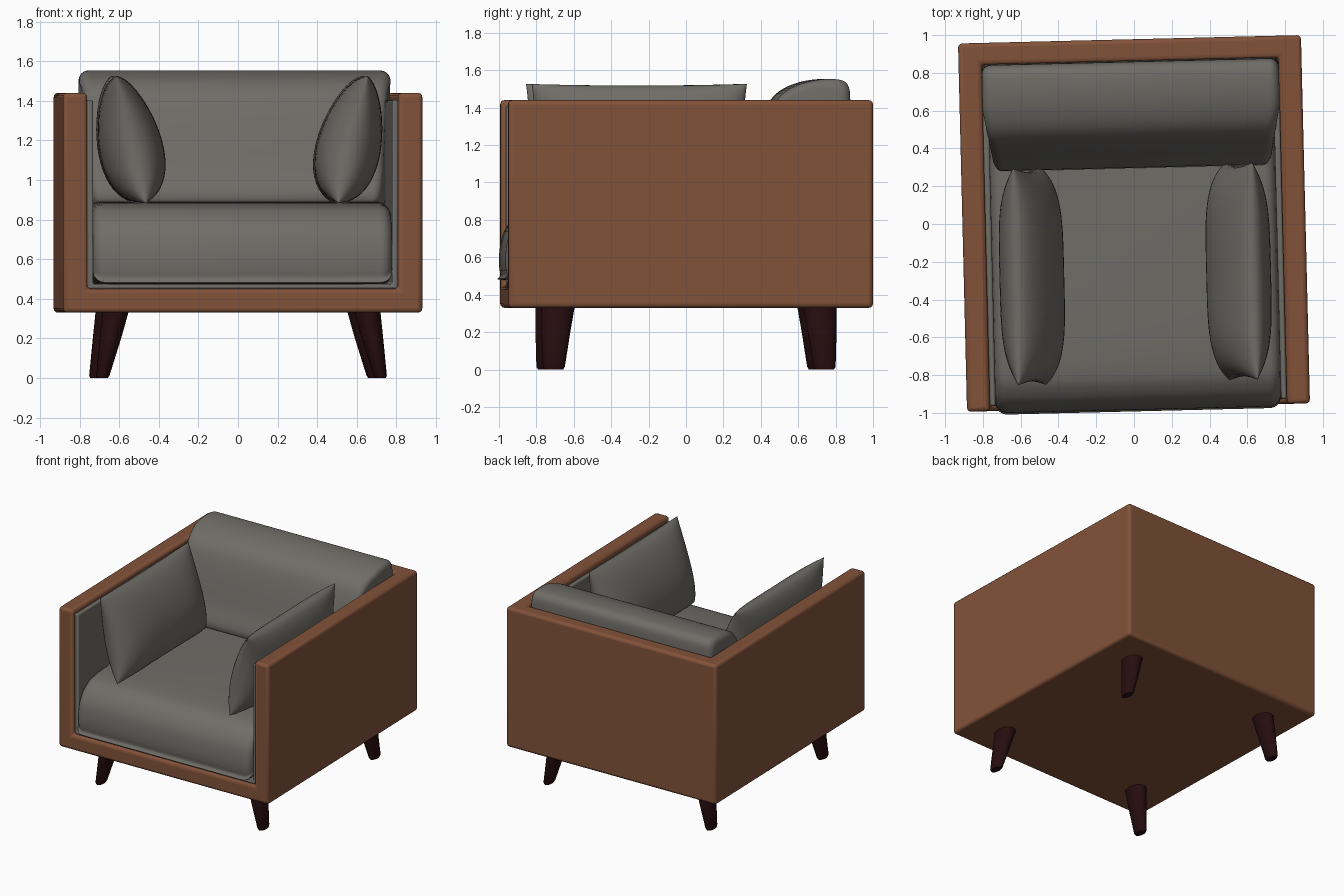
import bpy, bmesh, math
from mathutils import Matrix, Vector

if "Cube" in bpy.data.objects:
    bpy.data.objects.remove(bpy.data.objects["Cube"])

TURN = Matrix.Rotation(math.radians(1.4), 4, 'Z')   # whole chair sits slightly turned


def material(name, rgb):
    m = bpy.data.materials.new(name)
    m.diffuse_color = (*rgb, 1)
    m.use_nodes = True
    m.node_tree.nodes["Principled BSDF"].inputs["Base Color"].default_value = m.diffuse_color
    return m


LEATHER = material("brown_leather", (0.225, 0.085, 0.042))
FABRIC = material("grey_fabric", (0.16, 0.153, 0.136))
WOOD = material("dark_wood", (0.02, 0.004, 0.005))


def finish(name, bm, mat, angle=60):
    bmesh.ops.recalc_face_normals(bm, faces=bm.faces)
    me = bpy.data.meshes.new(name)
    bm.to_mesh(me)
    bm.free()
    me.materials.append(mat)
    ob = bpy.data.objects.new(name, me)
    bpy.context.collection.objects.link(ob)
    ob.matrix_world = TURN
    activate(ob)
    bpy.ops.object.shade_smooth_by_angle(angle=math.radians(angle))
    return ob


def activate(ob):
    bpy.ops.object.select_all(action='DESELECT')
    ob.select_set(True)
    bpy.context.view_layer.objects.active = ob


def box(bm, lo, hi):
    lo, hi = Vector(lo), Vector(hi)
    m = Matrix.Translation((lo + hi) / 2) @ Matrix.Diagonal((*(hi - lo), 1))
    bmesh.ops.create_cube(bm, size=1, matrix=m)


def bevel(ob, width, segments=3):
    b = ob.modifiers.new("rounding", 'BEVEL')
    b.width, b.segments, b.limit_method = width, segments, 'ANGLE'


def rings_mesh(rings):
    """Bridge a list of equal closed rings and cap both ends."""
    bm = bmesh.new()
    rows = [[bm.verts.new(p) for p in ring] for ring in rings]
    n = len(rows[0])
    for a, b in zip(rows, rows[1:]):
        for i in range(n):
            bm.faces.new((a[i], a[(i + 1) % n], b[(i + 1) % n], b[i]))
    bm.faces.new(rows[0])
    bm.faces.new(rows[-1])
    return bm


def smooth_loop(pts, steps=5):
    """Closed Catmull-Rom curve through the points."""
    out, n = [], len(pts)
    for i in range(n):
        p0, p1, p2, p3 = (Vector(pts[(i + k) % n]) for k in (-1, 0, 1, 2))
        for s in range(steps):
            t = s / steps
            out.append(0.5 * (2 * p1 + (p2 - p0) * t + (2 * p0 - 5 * p1 + 4 * p2 - p3) * t * t
                              + (3 * p1 - p0 - 3 * p2 + p3) * t ** 3))
    return out


def cushion(name, profile, half, r, narrow=lambda y: 1):
    """Side profile (y, z) swept along x with rounded ends."""
    loop = smooth_loop(profile)
    ys, zs = [p.x for p in loop], [p.y for p in loop]
    cy, cz = (min(ys) + max(ys)) / 2, (min(zs) + max(zs)) / 2
    hy, hz = max(ys) - cy, max(zs) - cz
    ends = []
    for k in range(7):
        a = math.pi / 2 * k / 6
        ends.append((half - r + r * math.sin(a), r * (1 - math.cos(a))))
    stations = [(-x, o) for x, o in reversed(ends)] + ends
    rings = []
    for x, o in stations:
        ring = []
        for p in loop:
            y = cy + (p.x - cy) * (1 - o / hy)
            ring.append((x * narrow(y), y, cz + (p.y - cz) * (1 - o / hz)))
        rings.append(ring)
    return finish(name, rings_mesh(rings), FABRIC)


# Outer shell: solid box with a cavity open to the top and front
bm = bmesh.new()
box(bm, (-0.908, -0.972, 0.33), (0.908, 0.978, 1.44))
shell = finish("shell", bm, LEATHER, 30)
bm = bmesh.new()
box(bm, (-0.786, -1.2, 0.45), (0.786, 0.863, 1.7))
cutter = finish("shell_cutter", bm, LEATHER)
cutter.hide_render = True
cut = shell.modifiers.new("cavity", 'BOOLEAN')
cut.operation, cut.object, cut.solver = 'DIFFERENCE', cutter, 'EXACT'
activate(shell)
bpy.ops.object.modifier_apply(modifier="cavity")
bpy.data.objects.remove(cutter)
bevel(shell, 0.022)
bpy.ops.object.shade_smooth_by_angle(angle=math.radians(60))

# Fabric lining: U-shaped sheet inside the arms and floor
u = [(-0.787, 0.449), (0.787, 0.449), (0.787, 1.405), (0.755, 1.405),
     (0.755, 0.474), (-0.755, 0.474), (-0.755, 1.405), (-0.787, 1.405)]
lining = finish("lining", rings_mesh([[(x, y, z) for x, z in u] for y in (-0.945, 0.6)]), FABRIC, 30)
bevel(lining, 0.01, 2)

# Seat and back cushions
cushion("seat_cushion", [(0.82, 0.48), (0.84, 0.68), (0.82, 0.87), (0.3, 0.89), (-0.3, 0.89),
                         (-0.74, 0.875), (-0.88, 0.83), (-0.955, 0.74), (-0.982, 0.62),
                         (-0.975, 0.51), (-0.93, 0.475), (-0.3, 0.472)], 0.755, 0.06)
cushion("back_cushion", [(0.31, 0.88), (0.35, 1.08), (0.43, 1.36), (0.5, 1.475), (0.62, 1.535),
                         (0.76, 1.553), (0.845, 1.525), (0.862, 1.4), (0.862, 1.1), (0.85, 0.88),
                         (0.6, 0.87)], 0.787, 0.05,
        lambda y: 1 - 0.07 * min(1, max(0, (0.62 - y) / 0.3)))


# Loose arm pillows: two puffed sheets joined at the seam, leaning on the arms
def pillow(name, side):
    bm = bmesh.new()
    nu, nv, tilt = 36, 24, math.radians(13)
    for face in (1, -1):
        grid = []
        for i in range(nu + 1):
            a = math.sin(math.pi / 2 * (2 * i / nu - 1))
            row = []
            for j in range(nv + 1):
                b = math.sin(math.pi / 2 * (2 * j / nv - 1))
                puff = max(0, (1 - a ** 4) * (1 - b * b)) ** 0.5
                t = face * 0.158 * puff * (1 - 0.22 * b)
                y = 0.575 * a * (1 - 0.035 * (1 - b * b))
                z = 0.33 * b * (1 - 0.03 * (1 - a * a))
                x = t * math.cos(tilt) - z * math.sin(tilt)
                z = t * math.sin(tilt) + z * math.cos(tilt)
                row.append(bm.verts.new((side * (0.56 - x), y - 0.265, z + 1.205)))
            grid.append(row)
        for i in range(nu):
            for j in range(nv):
                bm.faces.new((grid[i][j], grid[i + 1][j], grid[i + 1][j + 1], grid[i][j + 1]))
    bmesh.ops.remove_doubles(bm, verts=bm.verts, dist=1e-5)
    finish(name, bm, FABRIC, 75)


pillow("left_pillow", -1)
pillow("right_pillow", 1)

# Splayed tapered legs: (z, centre x, centre y, radius x, radius y)
LEG = [(0.34, 0.635, 0.700, 0.067, 0.090), (0.20, 0.662, 0.712, 0.054, 0.077),
       (0.015, 0.700, 0.724, 0.034, 0.059), (0.0, 0.702, 0.724, 0.027, 0.050)]
for sx, xname in ((-1, "left"), (1, "right")):
    for sy, yname in ((-1, "front"), (1, "back")):
        rings = [[(sx * (cx + rx * math.cos(k * math.pi / 10)),
                   sy * (cy + ry * math.sin(k * math.pi / 10)), z) for k in range(20)]
                 for z, cx, cy, rx, ry in LEG]
        finish(f"{yname}_{xname}_leg", rings_mesh(rings), WOOD, 40)
